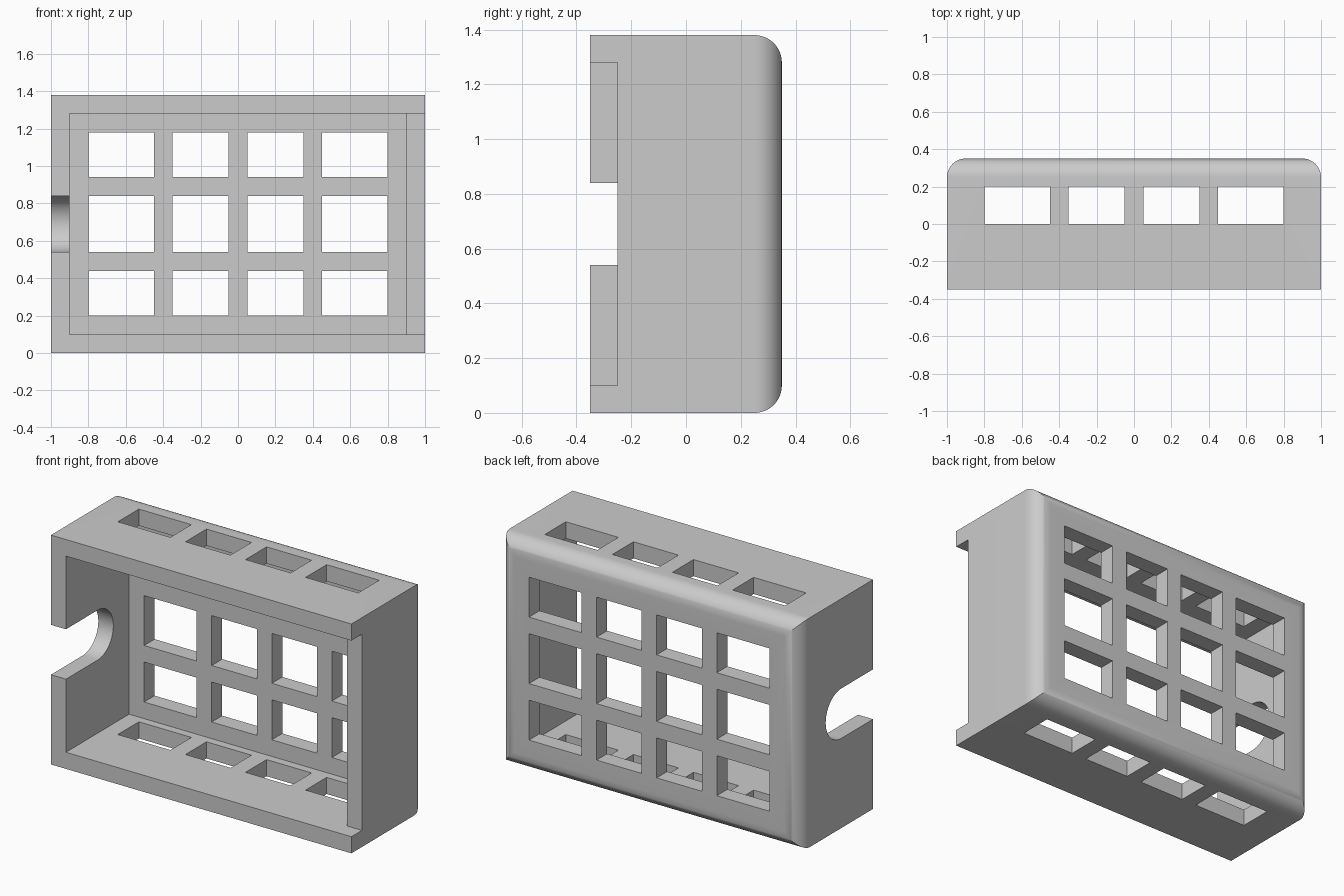
import bpy
import bmesh
from math import sin, cos, pi, radians
from mathutils import Vector

W, D, H = 2.0, 0.70, 1.38      # outer size
WALL = 0.10

default = bpy.data.objects.get("Cube")
if default:
    bpy.data.objects.remove(default, do_unlink=True)

grey = bpy.data.materials.new("plain grey")
grey.use_nodes = True
colour = (0.60, 0.60, 0.60, 1)
grey.diffuse_color = colour
grey.node_tree.nodes["Principled BSDF"].inputs["Base Color"].default_value = colour


def add_box(bm, x, y, z):
    """Add a box spanning the given (low, high) ranges."""
    verts = bmesh.ops.create_cube(bm, size=1)["verts"]
    for v in verts:
        v.co = Vector(r[0] if c < 0 else r[1] for c, r in zip(v.co, (x, y, z)))


def make_object(name, bm):
    bmesh.ops.recalc_face_normals(bm, faces=bm.faces)
    mesh = bpy.data.meshes.new(name)
    bm.to_mesh(mesh)
    bm.free()
    mesh.materials.append(grey)
    obj = bpy.data.objects.new(name, mesh)
    bpy.context.collection.objects.link(obj)
    return obj


# Solid body with its four back edges rounded
bm = bmesh.new()
add_box(bm, (-W / 2, W / 2), (-D / 2, D / 2), (0, H))
back_edges = [e for e in bm.edges if all(v.co.y > 0 for v in e.verts)]
bmesh.ops.bevel(bm, geom=back_edges, offset=WALL, segments=16, profile=0.5,
                affect='EDGES')
case = make_object("open_case", bm)

cutters = []

# Inner cavity, open at the front
bm = bmesh.new()
add_box(bm, (-W / 2 + WALL, W / 2 - WALL), (-D, D / 2 - WALL), (WALL, H - WALL))
cutters.append(make_object("cavity_cutter", bm))

# Shortened left wall
bm = bmesh.new()
add_box(bm, (0.8, 1.2), (-D, -D / 2 + WALL), (WALL, H - WALL))
cutters.append(make_object("left_wall_cutter", bm))

# Window grid in the back, and slots through top and bottom
columns = [(-0.80, -0.45), (-0.35, -0.05), (0.05, 0.35), (0.45, 0.80)]
rows = [(0.20, 0.44), (0.54, 0.84), (0.94, 1.18)]
bm = bmesh.new()
for column in columns:
    add_box(bm, column, (0, 0.20), (-0.2, H + 0.2))
    for row in rows:
        add_box(bm, column, (0.22, 0.5), row)
cutters.append(make_object("window_cutter", bm))

# Round-ended cable notch in the right wall
bm = bmesh.new()
radius, mid_y, mid_z, steps = 0.15, -0.05, H / 2, 32
outline = [(-D, mid_z - radius)]
outline += [(mid_y + radius * sin(pi * i / steps), mid_z - radius * cos(pi * i / steps))
            for i in range(steps + 1)]
outline.append((-D, mid_z + radius))
face = bm.faces.new([bm.verts.new((-1.2, y, z)) for y, z in outline])
side = bmesh.ops.extrude_face_region(bm, geom=[face])["geom"]
bmesh.ops.translate(bm, vec=(0.4, 0, 0),
                    verts=[g for g in side if isinstance(g, bmesh.types.BMVert)])
cutters.append(make_object("notch_cutter", bm))

# Carve the body and bake the result
for cutter in cutters:
    cutter.hide_render = True
    mod = case.modifiers.new(cutter.name, 'BOOLEAN')
    mod.operation = 'DIFFERENCE'
    mod.solver = 'EXACT'
    mod.object = cutter
bpy.context.view_layer.update()
graph = bpy.context.evaluated_depsgraph_get()
carved = bpy.data.meshes.new_from_object(case.evaluated_get(graph))
case.modifiers.clear()
case.data = carved
for cutter in cutters:
    bpy.data.objects.remove(cutter, do_unlink=True)

# Smooth the curved faces only, keeping the flat walls flat
for poly in carved.polygons:
    poly.use_smooth = max(abs(c) for c in poly.normal) < 0.9999
carved.set_sharp_from_angle(angle=radians(30))
